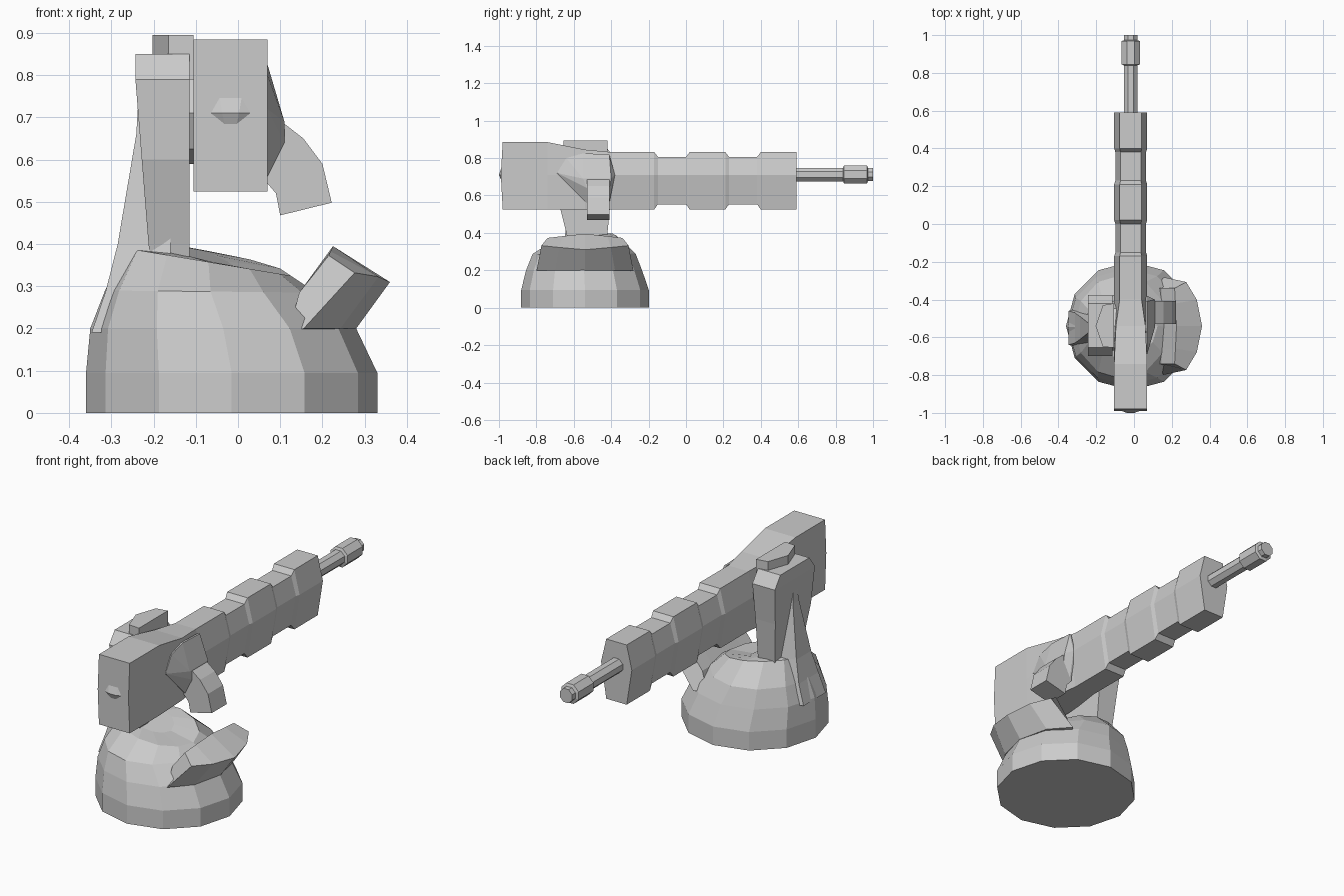
import bpy, bmesh
from math import sin, cos, pi, radians

if "Cube" in bpy.data.objects:
    bpy.data.objects.remove(bpy.data.objects["Cube"])


def finish(bm, name):
    bmesh.ops.recalc_face_normals(bm, faces=bm.faces)
    me = bpy.data.meshes.new(name)
    bm.to_mesh(me)
    bm.free()
    ob = bpy.data.objects.new(name, me)
    bpy.context.collection.objects.link(ob)
    return ob


def loft(name, sections):
    """Bridge closed sections of equal point count and cap both ends."""
    bm = bmesh.new()
    rings = [[bm.verts.new(p) for p in s] for s in sections]
    n = len(rings[0])
    for a, b in zip(rings, rings[1:]):
        for i in range(n):
            j = (i + 1) % n
            bm.faces.new((a[i], a[j], b[j], b[i]))
    bm.faces.new(rings[0])
    bm.faces.new(rings[-1])
    return finish(bm, name)


def hull(name, points):
    bm = bmesh.new()
    for p in points:
        bm.verts.new(p)
    res = bmesh.ops.convex_hull(bm, input=bm.verts)
    bmesh.ops.delete(bm, geom=list({v for v in res["geom_interior"] if isinstance(v, bmesh.types.BMVert)}), context="VERTS")
    bmesh.ops.dissolve_limit(bm, angle_limit=0.02, verts=bm.verts, edges=bm.edges)
    return finish(bm, name)


GX, GZ, BX, BY = -0.0175, 0.712, -0.015, -0.54

# Gun housing: six-sided sections with recessed bands, boxy at the rear
stations = [(-0.98, .525, .885, .0875, .0875), (-0.74, .525, .885, .0875, .0875),
            (-0.54, .525, .845, .0875, .078), (-0.40, .525, .832, .0875, .058)]
for a, b in ((-0.17, 0.02), (0.21, 0.40)):
    stations += [(a, .525, .832, .0875, .058), (a + .02, .553, .806, .081, .054),
                 (b - .02, .553, .806, .081, .054), (b, .525, .832, .0875, .058)]
stations.append((0.59, .525, .832, .0875, .058))
secs = []
for i, (y, zb, zt, m, t) in enumerate(stations):
    ym = y - (0.01 if i == 0 else 0)
    secs.append([(GX - t, y, zb), (GX + t, y, zb), (GX + m, ym, .71),
                 (GX + t, y, zt), (GX - t, y, zt), (GX - m, ym, .71)])
loft("gun_housing", secs)

# Small boss on the rear face
hull("rear_boss", [(GX + s * x, y, z) for s in (-1, 1) for x, y, z in
                   ((.06, -.985, .71), (.03, -.98, .77), (.02, -1.0, .71), (.01, -.98, .665))])

# Barrel with muzzle collar, eight-sided
barrel = [(.55, .036), (.84, .036), (.845, .049), (.968, .049), (.973, .035), (1.0, .035)]
loft("barrel", [[(GX + r * cos(pi / 8 + k * pi / 4) / cos(pi / 8), y,
                  GZ + r * sin(pi / 8 + k * pi / 4) / cos(pi / 8))
                 for k in range(8)] for y, r in barrel])

# Twelve-sided dome base: z left, z right, x centre, x radius, y centre, y radius
rings = [(0, 0, BX, .345, -.54, .341), (.095, .095, BX, .345, -.54, .341),
         (.2, .2, -.035, .315, -.545, .31), (.29, .285, -.065, .25, -.545, .275),
         (.39, .325, -.07, .195, -.54, .17), (.395, .345, -.11, .10, -.53, .09)]
secs = []
for zl, zr, cx, rx, cy, ry in rings:
    ring = []
    for k in range(12):
        c, s = cos(k * pi / 6), sin(k * pi / 6)
        ring.append((cx + rx * c, cy + ry * s, zl + (zr - zl) * (c + 1) / 2 + (zl - zr) * .4 * max(s, 0)))
    secs.append(ring)
loft("base_dome", secs)

# Curved claw on the right of the base
secs = []
for deg in (-39, -22, 0, 22, 39):
    a = radians(deg)
    e = abs(deg) / 39
    t = sin(a) / sin(radians(39))
    b = a * 1.45
    r = .295 + .015 * e
    secs.append([(BX + r * cos(b), BY + r * sin(b), .2),
                 (BX + .375 * cos(a), BY + .37 * sin(a), .31 + .022 * e),
                 (.225 - .01 * e, BY + .2 * t, .395 - .022 * e),
                 (.145, BY + .2 * t, .285),
                 (.12, BY + .2 * t, .19)])
loft("base_claw", secs)

# Left support arm
secs = []
for z, x, y0, y1 in ((.3, -.2, -.62, -.43), (.4, -.212, -.64, -.42), (.6, -.228, -.69, -.4),
                     (.79, -.243, -.7, -.375), (.85, -.243, -.655, -.42)):
    secs.append([(x, y0, z), (-.115, y0, z), (-.115, y1, z), (x, y1, z)])
loft("support_arm", secs)

# Tapered rib bracing the arm from the base
secs = []
for z, x, ho, hi in ((.19, -.347, .09, .14), (.29, -.313, .08, .115), (.4, -.285, .06, .095),
                     (.66, -.241, .025, .06), (.76, -.235, .01, .03)):
    secs.append([(x, -.55 - ho, z), (-.16, -.55 - hi, z), (-.16, -.55 + hi, z), (x, -.55 + ho, z)])
loft("arm_rib", secs)

# Cap on the arm and pivot disc between arm and housing
outline = [(-.105, -.42), (-.165, -.43), (-.203, -.54), (-.165, -.65), (-.105, -.655)]
loft("arm_cap", [[(x, y, z) for x, y in outline] for z in (.79, .895)])
loft("pivot_disc", [[(x, -.54 + .13 * cos(k * pi / 4), .71 + .12 * sin(k * pi / 4))
                     for k in range(8)] for x in (-.125, -.09)])

# Faceted hub on the right of the housing
inner = [(-.69, .72), (-.64, .80), (-.55, .825), (-.41, .82), (-.38, .71), (-.41, .56), (-.53, .56), (-.55, .65)]
outer = [(-.55, .69), (-.40, .69), (-.41, .64), (-.53, .64)]
hull("side_hub", [(.06, y, z) for y, z in inner] + [(.07, y, z) for y, z in inner]
     + [(.11, y, z) for y, z in outer])

# Hooked elbow hanging from the hub
elbow = [(.06, .70), (.11, .685), (.155, .65), (.2, .59), (.222, .498), (.10, .468), (.09, .52), (.06, .555)]
loft("side_elbow", [[(x, y, z) for x, z in elbow] for y in (-.53, -.408)])
